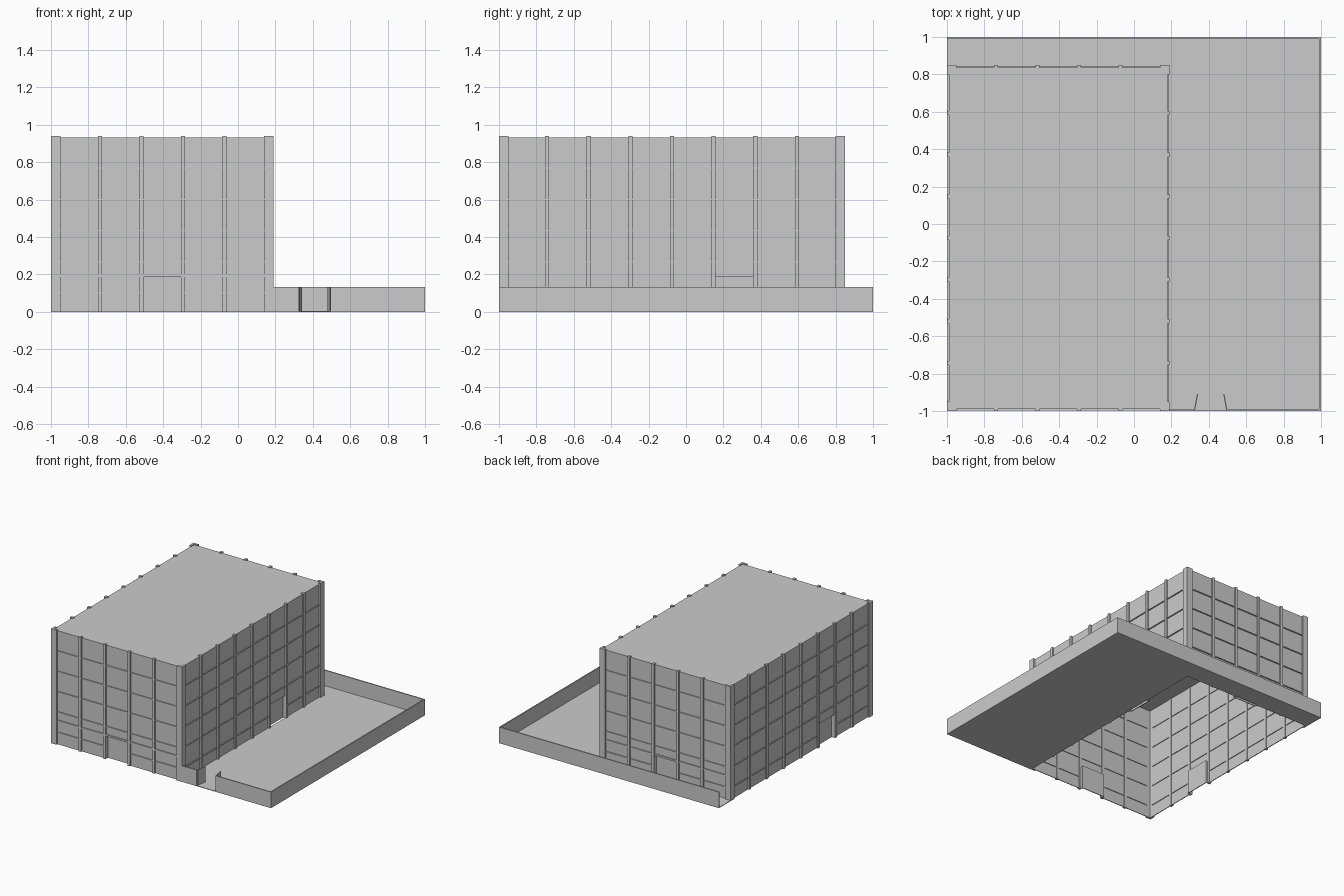
import bpy, bmesh, math
from mathutils import Matrix, Vector

if "Cube" in bpy.data.objects:
    bpy.data.objects.remove(bpy.data.objects["Cube"])

grey = bpy.data.materials.new("concrete_grey")
COLOR = (0.6, 0.6, 0.6, 1)
grey.use_nodes = True
grey.diffuse_color = COLOR
grey.node_tree.nodes["Principled BSDF"].inputs["Base Color"].default_value = COLOR


def boxes(name, spans, frame=Matrix()):
    """One object made of boxes, each given as x, y and z ranges."""
    bm = bmesh.new()
    for spec in spans:
        lo, hi = Vector(spec[0::2]), Vector(spec[1::2])
        size = Matrix.Diagonal(hi - lo).to_4x4()
        bmesh.ops.create_cube(bm, size=1, matrix=frame @ Matrix.Translation((lo + hi) / 2) @ size)
    mesh = bpy.data.meshes.new(name)
    bm.to_mesh(mesh)
    bm.free()
    mesh.materials.append(grey)
    obj = bpy.data.objects.new(name, mesh)
    bpy.context.collection.objects.link(obj)
    return obj


X0, X1, Y0, Y1 = -1, 0.19, -1, 0.85
TOP, ROOF = 0.94, 0.933
BAY, CORNER, POST = 0.2225, 0.05, 0.022
INSET, SKIN = 0.012, 0.006
STOREY, FIRST, DOOR_TOP = 0.167, 0.10, 0.187


def facade(side, origin, angle, length, mullions, door_bay, band):
    """A wall in its own frame: x along it, y inward."""
    frame = Matrix.Translation(origin) @ Matrix.Rotation(math.radians(angle), 4, 'Z')
    centres = [length / 2 + (i - (mullions - 1) / 2) * BAY for i in range(mullions)]
    posts = [(c - POST / 2, c + POST / 2, 0, INSET + SKIN + 0.006, 0, TOP) for c in centres]
    posts += [(0, CORNER, 0, INSET + SKIN, 0, TOP),
              (length - CORNER, length, 0, INSET + SKIN, 0, TOP)]
    boxes(side + "_posts", posts, frame)

    starts = [CORNER] + [c + POST / 2 for c in centres]
    ends = [c - POST / 2 for c in centres] + [length - CORNER]
    panels, ledges, door = [], [], []
    for i, (a, b) in enumerate(zip(starts, ends)):
        is_door = i == door_bay
        panels.append((a, b, INSET, INSET + SKIN, DOOR_TOP if is_door else 0, ROOF))
        for k in range(5):
            z = FIRST + k * STOREY
            if not (is_door and k == 0):
                ledges.append((a, b, INSET - 0.008, INSET + SKIN + 0.006, z - 0.003, z + 0.003))
        if band:
            ledges.append((a, b, INSET - 0.008, INSET + SKIN, DOOR_TOP, DOOR_TOP + 0.014))
        if is_door:
            # recessed doorway with jambs and lintel
            back = INSET + 0.02
            door += [(a, b, back, back + SKIN, 0, DOOR_TOP),
                     (a - SKIN, a, INSET, back + SKIN, 0, DOOR_TOP),
                     (b, b + SKIN, INSET, back + SKIN, 0, DOOR_TOP),
                     (a, b, INSET, back + SKIN, DOOR_TOP, DOOR_TOP + SKIN)]
    boxes(side + "_wall_panels", panels, frame)
    boxes(side + "_floor_ledges", ledges, frame)
    boxes(side + "_door", door, frame)


# Building shell
facade("front", (X0, Y0, 0), 0, X1 - X0, 4, 2, True)
facade("right", (X1, Y0, 0), 90, Y1 - Y0, 7, 5, False)
facade("back", (X1, Y1, 0), 180, X1 - X0, 4, 2, True)
facade("left", (X0, Y1, 0), 270, Y1 - Y0, 7, 5, False)
boxes("roof", [(X0 + INSET, X1 - INSET, Y0 + INSET, Y1 - INSET, ROOF - 0.006, ROOF)])

# L-shaped yard
boxes("yard_floor", [(X1 - INSET, 1, -1, 1, 0, 0.005),
                     (X0, X1 - INSET, Y1 - INSET, 1, 0, 0.005)])

# Perimeter fence with a gap for the gate
FENCE, THICK = 0.132, 0.01
GATE_A, GATE_B = 0.325, 0.495
boxes("perimeter_fence", [(X1, GATE_A, -1, -1 + THICK, 0, FENCE),
                          (GATE_B, 1, -1, -1 + THICK, 0, FENCE),
                          (1 - THICK, 1, -1, 1, 0, FENCE),
                          (X0, 1, 1 - THICK, 1, 0, FENCE)])

# Gate leaves swung inward
for name, x, lean in (("left_gate", GATE_B, 10), ("right_gate", GATE_A, -10)):
    swing = Matrix.Translation((x, -1 + THICK, 0)) @ Matrix.Rotation(math.radians(lean), 4, 'Z')
    boxes(name, [(-0.003, 0.003, 0, 0.082, 0, FENCE)], swing)
